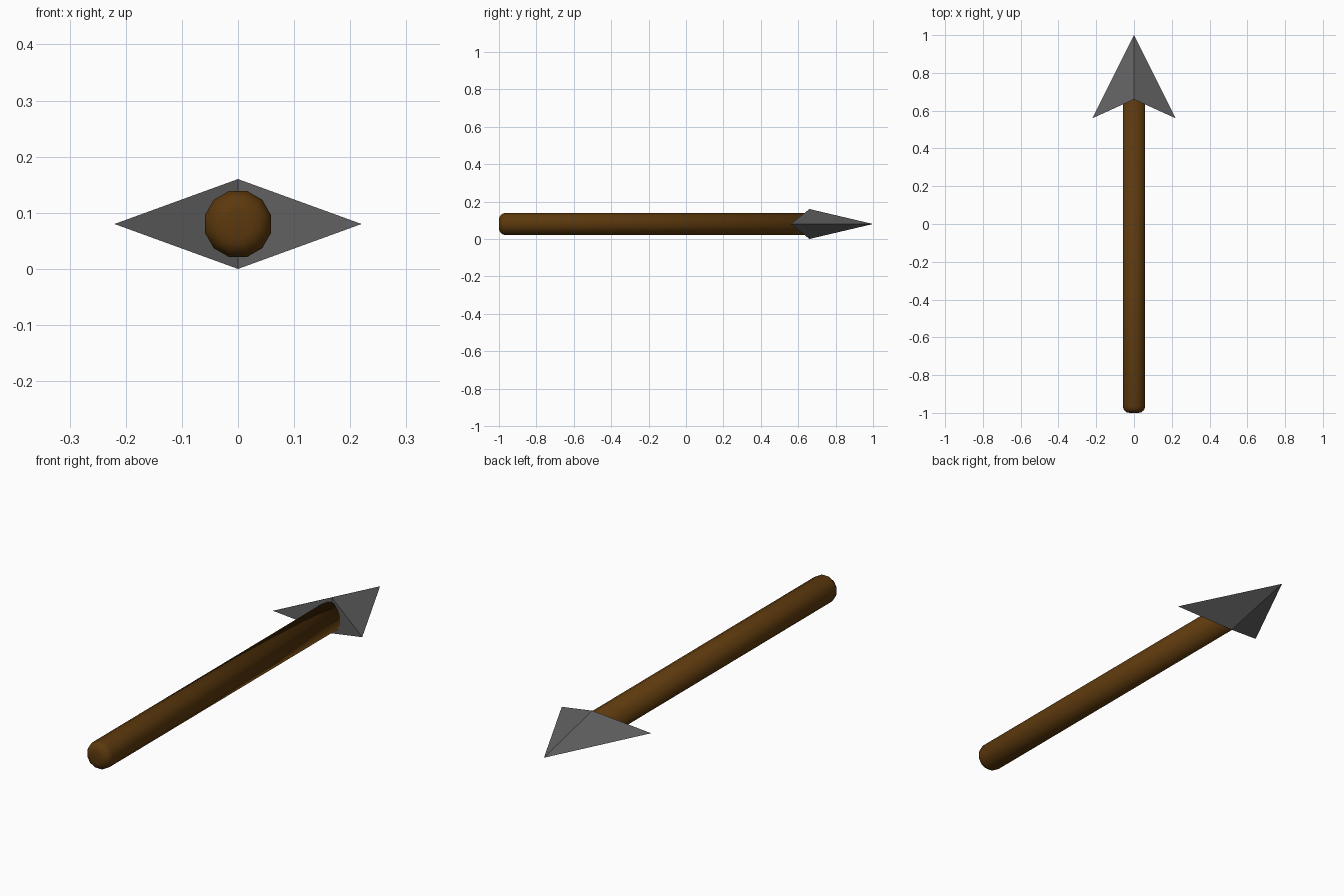
import bpy, bmesh, math
from mathutils import Matrix

cube = bpy.data.objects.get("Cube")
if cube:
    bpy.data.objects.remove(cube)


def material(name, colour):
    mat = bpy.data.materials.new(name)
    mat.use_nodes = True
    mat.diffuse_color = colour
    bsdf = mat.node_tree.nodes["Principled BSDF"]
    bsdf.inputs["Base Color"].default_value = colour
    bsdf.inputs["Roughness"].default_value = 0.8
    return mat


def add_object(name, bm, mat):
    bmesh.ops.recalc_face_normals(bm, faces=bm.faces)
    mesh = bpy.data.meshes.new(name)
    bm.to_mesh(mesh)
    bm.free()
    mesh.materials.append(mat)
    obj = bpy.data.objects.new(name, mesh)
    bpy.context.collection.objects.link(obj)
    return obj


wood = material("dark brown wood", (0.105, 0.04, 0.004, 1))
metal = material("dark grey metal", (0.12, 0.12, 0.12, 1))

CENTRE_Z = 0.08
BACK, FRONT = -1.0, 0.67
SIDES = 12

# Shaft: twelve-sided rod along y with a rounded butt end
bm = bmesh.new()
place = (Matrix.Translation((0, (BACK + FRONT) / 2, CENTRE_Z))
         @ Matrix.Rotation(math.radians(90), 4, 'X')
         @ Matrix.Rotation(math.pi / SIDES, 4, 'Z'))
bmesh.ops.create_cone(bm, cap_ends=True, segments=SIDES, radius1=0.061,
                      radius2=0.061, depth=FRONT - BACK, matrix=place)
rim = [e for e in bm.edges if all(v.co.y < BACK + 0.01 for v in e.verts)]
bmesh.ops.bevel(bm, geom=rim, offset=0.035, segments=4, profile=0.5,
                affect='EDGES')
for face in bm.faces:
    face.smooth = True
add_object("shaft", bm, wood)

# Arrowhead: flat-sided point with swept-back barbs and a notched rear
bm = bmesh.new()
tip = bm.verts.new((0, 1, CENTRE_Z))
top = bm.verts.new((0, 0.66, 2 * CENTRE_Z))
bottom = bm.verts.new((0, 0.66, 0))
for side in (-1, 1):
    barb = bm.verts.new((side * 0.22, 0.56, CENTRE_Z))
    for a, b in ((tip, top), (bottom, tip), (top, bottom)):
        bm.faces.new((a, b, barb))
add_object("arrowhead", bm, metal)
